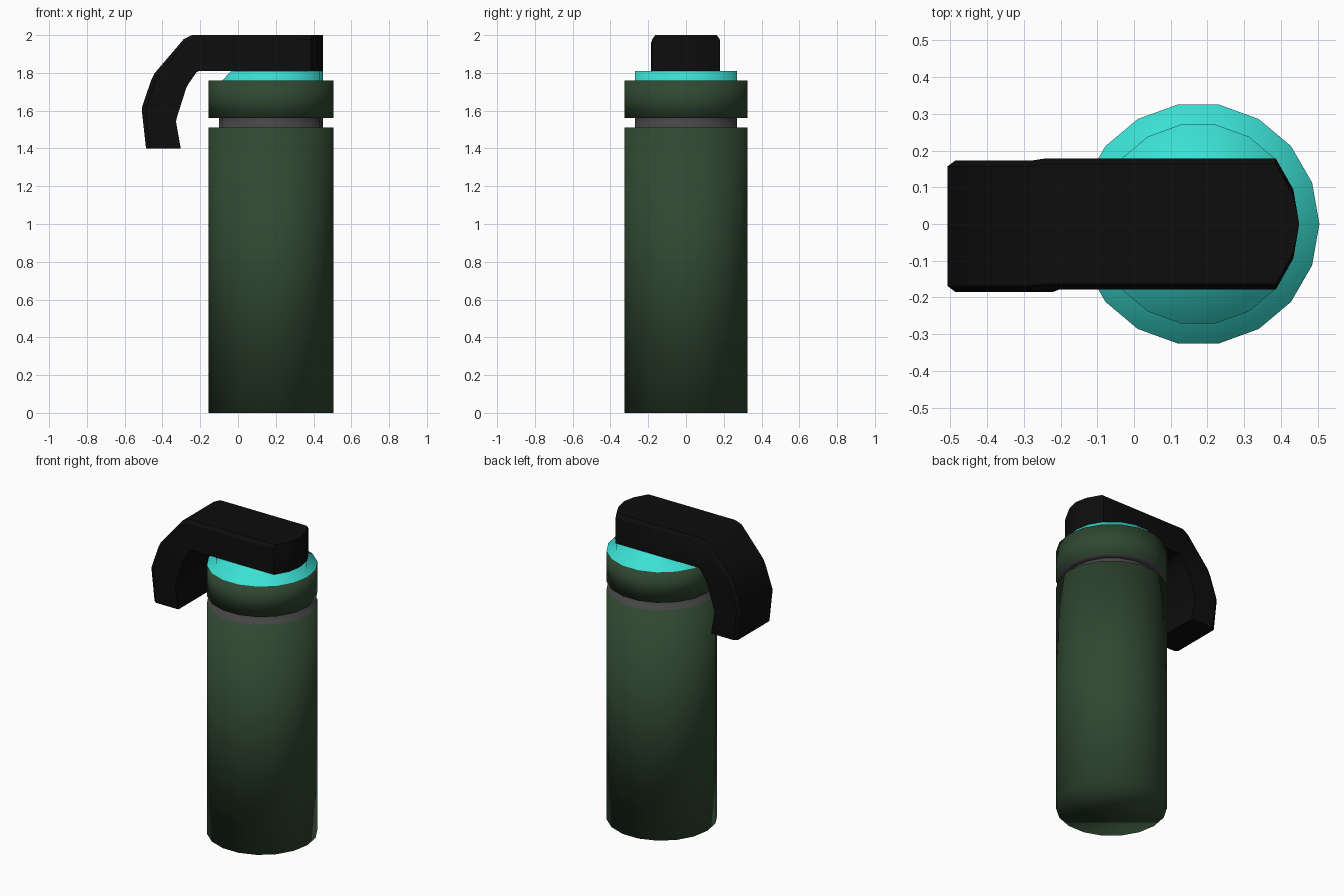
import bpy, bmesh
from math import cos, sin, tau

cube = bpy.data.objects.get("Cube")
if cube:
    bpy.data.objects.remove(cube, do_unlink=True)


def material(name, rgb):
    m = bpy.data.materials.new(name)
    m.use_nodes = True
    m.diffuse_color = (*rgb, 1)
    bsdf = next(n for n in m.node_tree.nodes if n.type == 'BSDF_PRINCIPLED')
    bsdf.inputs["Base Color"].default_value = (*rgb, 1)
    return m


GREEN = material("dark green", (0.03, 0.065, 0.031))
GREY = material("dark grey", (0.06, 0.06, 0.06))
TEAL = material("turquoise", (0.045, 0.76, 0.67))
BLACK = material("black", (0.004, 0.004, 0.004))

SIDES = 18
CX = 0.175      # axis of the bottle
R, NECK = 0.33, 0.275


def finish(bm, name, mats):
    bmesh.ops.remove_doubles(bm, verts=bm.verts, dist=0.0005)
    bmesh.ops.recalc_face_normals(bm, faces=bm.faces)
    for f in bm.faces:
        f.smooth = True
    me = bpy.data.meshes.new(name)
    bm.to_mesh(me)
    bm.free()
    for m in mats:
        me.materials.append(m)
    ob = bpy.data.objects.new(name, me)
    bpy.context.collection.objects.link(ob)
    return ob


def lathe(bm, profile, band_mats):
    """Revolve (radius, z) points; returns the rings of vertices."""
    rings = [[bm.verts.new((CX + r * cos(tau * i / SIDES), r * sin(tau * i / SIDES), z))
              for i in range(SIDES)] for r, z in profile]
    for a, b, mat in zip(rings, rings[1:], band_mats):
        for i in range(SIDES):
            j = (i + 1) % SIDES
            bm.faces.new((a[i], a[j], b[j], b[i])).material_index = mat
    return rings


# Bottle body with its neck
bm = bmesh.new()
rings = lathe(bm, [(R, 0), (R, 1.51), (NECK, 1.51), (NECK, 1.56)], [0, 1, 1])
bm.faces.new(rings[0][::-1])
finish(bm, "bottle_body", [GREEN, GREY])

# Lid with a raised cap that slopes down under the handle
bm = bmesh.new()
rings = lathe(bm, [(NECK, 1.56), (R, 1.56), (R, 1.76), (NECK, 1.76), (NECK, 1.81)],
              [1, 0, 2, 2])
top = rings[-1]
for v in top[8:11]:
    v.co.z = 1.76
bm.faces.new(top[7:12]).material_index = 2
bm.faces.new(top[11:] + top[:8]).material_index = 2
finish(bm, "lid", [GREEN, GREY, TEAL])

# Handle: sections as (outer x, outer z, inner x, inner z, half width)
W = 0.179
stations = [
    (0.45, 2.0, 0.45, 1.81, 0),
    (0.434, 2.0, 0.434, 1.81, 0.094),
    (0.386, 2.0, 0.386, 1.81, W),
    (-0.243, 2.0, -0.205, 1.81, W),
    (-0.286, 1.98, -0.22, 1.803, W),
    (-0.44, 1.80, -0.265, 1.738, W),
    (-0.46, 1.76, -0.274, 1.72, W),
    (-0.508, 1.62, -0.325, 1.56, W),
    (-0.508, 1.59, -0.328, 1.54, W),
    (-0.487, 1.40, -0.303, 1.40, W),
]
bm = bmesh.new()
sections = []
for ox, oz, ix, iz, w in stations:
    shift = -0.006 if ox < -0.25 else 0
    mx, mz = ox + (ix - ox) * 0.12, oz + (iz - oz) * 0.12
    narrow = max(w - 0.016, 0)
    half = [(ix, iz, w), (mx, mz, w), (ox, oz, narrow)]
    loop = half + [(x, z, -y) for x, z, y in reversed(half)]
    sections.append([bm.verts.new((x, y + shift, z)) for x, z, y in loop])
for a, b in zip(sections, sections[1:]):
    for i in range(len(a)):
        j = (i + 1) % len(a)
        bm.faces.new((a[i], a[j], b[j], b[i]))
bm.faces.new(sections[-1])
handle = finish(bm, "handle", [BLACK])
bpy.ops.object.select_all(action='DESELECT')
handle.select_set(True)
bpy.context.view_layer.objects.active = handle
bpy.ops.object.shade_smooth_by_angle(angle=0.6)
